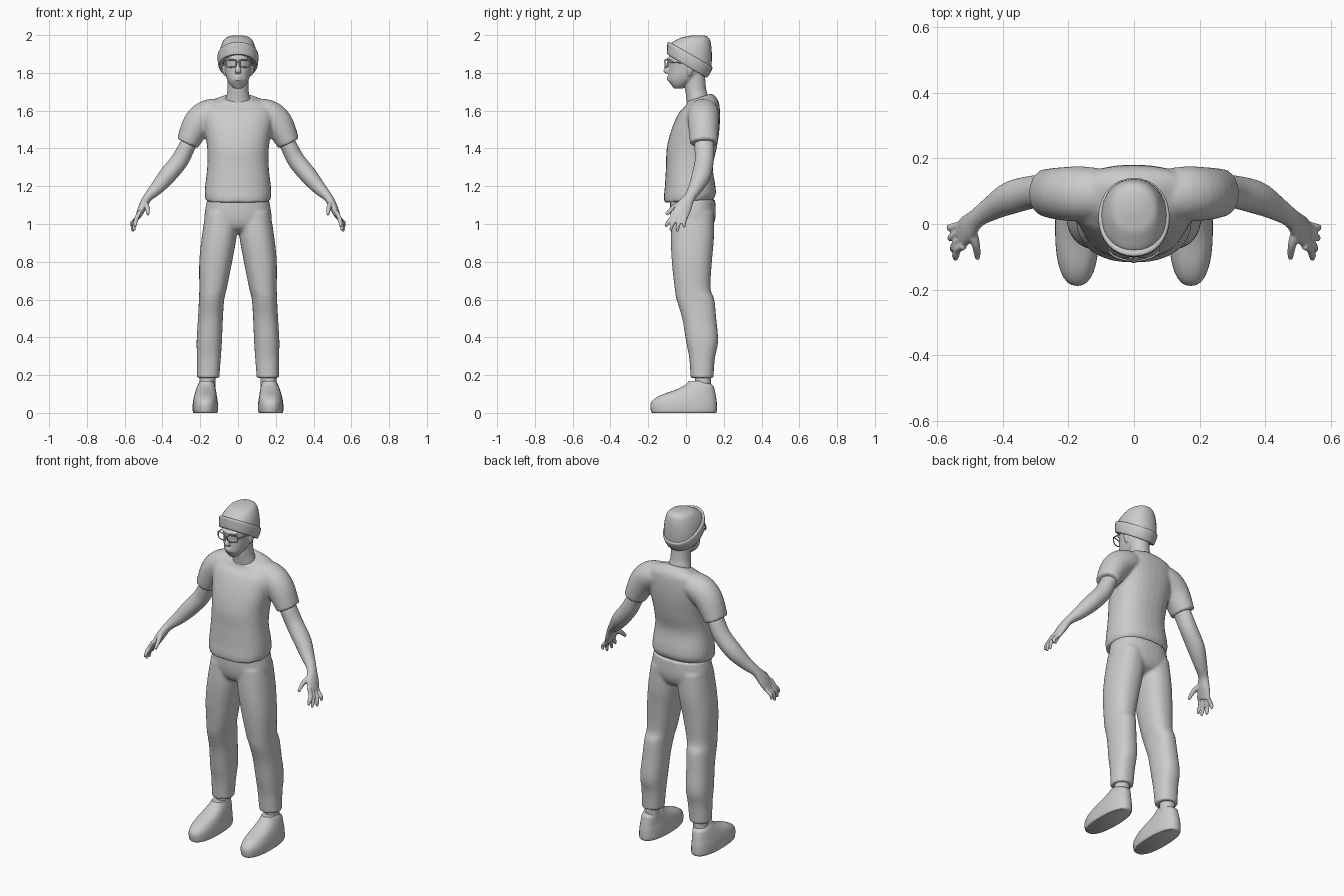
import bpy
import bmesh
import math
from mathutils import Vector

cube = bpy.data.objects.get("Cube")
if cube:
    bpy.data.objects.remove(cube, do_unlink=True)

grey = bpy.data.materials.new("plain grey")
grey.use_nodes = True
grey.diffuse_color = (0.6, 0.6, 0.6, 1)
grey.node_tree.nodes["Principled BSDF"].inputs["Base Color"].default_value = grey.diffuse_color


def spline(rows, steps):
    """Smoothly interpolate rows of numbers, passing through each one."""
    rows = [Vector(r) for r in rows]
    out = []
    for i in range(len(rows) - 1):
        p, q = rows[i], rows[i + 1]
        before = rows[i - 1] if i else p
        after = rows[i + 2] if i + 2 < len(rows) else q
        for s in range(steps):
            t = s / steps
            m, n = (q - before) / 2, (after - p) / 2
            out.append(p + m * t + (3 * (q - p) - 2 * m - n) * t ** 2
                       + (2 * (p - q) + m + n) * t ** 3)
    return out + [rows[-1]]


def rounded(angle, power):
    """Point on a unit superellipse."""
    c, s = math.cos(angle), math.sin(angle)
    return (math.copysign(abs(c) ** (2 / power), c),
            math.copysign(abs(s) ** (2 / power), s))


def loft(bm, rows, side=1, steps=4, sides=32, power=2, along=False):
    """Skin rings of (x, y, z, half width, half depth, tilt); 'along' turns them across the path."""
    rows = spline([tuple(r) + (0,) * (6 - len(r)) for r in rows], steps)
    loops = []
    for i, row in enumerate(rows):
        centre = Vector(row[:3])
        across, deep = Vector((1, 0, 0)), Vector((0, 1, row[5]))
        if along:
            path = Vector(rows[min(i + 1, len(rows) - 1)][:3]) - Vector(rows[max(i - 1, 0)][:3])
            across = Vector((0, 1, 0)).cross(path).normalized()
            deep = path.cross(across).normalized()
        loop = []
        for k in range(sides):
            c, s = rounded(math.tau * k / sides, power)
            p = centre + across * row[3] * c + deep * row[4] * s
            loop.append(bm.verts.new((p.x * side, p.y, p.z)))
        loops.append(loop)
    for low, high in zip(loops, loops[1:]):
        for k in range(sides):
            j = (k + 1) % sides
            bm.faces.new((low[k], low[j], high[j], high[k]))
    bm.faces.new(loops[0])
    bm.faces.new(loops[-1])


def finish(name, bm, voxel=0, smooth=2, mirror=False):
    """Turn a bmesh into an object, optionally fused into one skin and mirrored."""
    bmesh.ops.recalc_face_normals(bm, faces=bm.faces)
    mesh = bpy.data.meshes.new(name)
    bm.to_mesh(mesh)
    bm.free()
    mesh.materials.append(grey)
    obj = bpy.data.objects.new(name, mesh)
    bpy.context.collection.objects.link(obj)
    bpy.ops.object.select_all(action='DESELECT')
    obj.select_set(True)
    bpy.context.view_layer.objects.active = obj
    bpy.ops.object.shade_smooth_by_angle(angle=math.radians(45))
    if voxel:
        fuse = obj.modifiers.new("Fuse", 'REMESH')
        fuse.mode = 'VOXEL'
        fuse.voxel_size = voxel
        fuse.use_smooth_shade = True
        relax = obj.modifiers.new("Relax", 'SMOOTH')
        relax.iterations = smooth
    if mirror:
        obj.modifiers.new("Mirror", 'MIRROR').use_mirror_merge = False
    return obj


def wire(name, points, cyclic=False):
    """Thin round wire through points."""
    curve = bpy.data.curves.new(name, 'CURVE')
    curve.dimensions = '3D'
    curve.bevel_depth = 0.003
    curve.use_fill_caps = True
    line = curve.splines.new('POLY')
    line.points.add(len(points) - 1)
    for target, p in zip(line.points, points):
        target.co = (*p, 1)
    line.use_cyclic_u = cyclic
    curve.materials.append(grey)
    bpy.context.collection.objects.link(bpy.data.objects.new(name, curve))


# T-shirt: torso and two sleeves
bm = bmesh.new()
loft(bm, [(0, .013, 1.12, .168, .128, .05), (0, .02, 1.15, .176, .137, .04),
          (0, .022, 1.2, .174, .134), (0, .018, 1.3, .163, .124),
          (0, .03, 1.4, .163, .132), (0, .05, 1.5, .178, .127),
          (0, .072, 1.59, .19, .108), (0, .085, 1.64, .165, .086, .15),
          (0, .07, 1.67, .08, .066, .33)], power=2.35)
for side in (1, -1):
    loft(bm, [(.05, .09, 1.6, .06, .07), (.15, .092, 1.583, .078, .083),
              (.215, .092, 1.53, .078, .081), (.268, .095, 1.427, .06, .073)],
         side, along=True)
finish("shirt", bm, 0.009)

# Trousers: hips and two legs
bm = bmesh.new()
loft(bm, [(0, .035, .95, .08, .05), (0, .036, .98, .16, .1),
          (0, .037, 1.04, .178, .12), (0, .035, 1.13, .163, .119)], power=2.3)
for side in (1, -1):
    loft(bm, [(.158, .085, .185, .059, .06), (.154, .085, .29, .063, .068),
              (.152, .085, .38, .067, .085), (.146, .07, .5, .066, .09),
              (.14, .05, .6, .067, .1), (.132, .035, .66, .073, .095),
              (.118, .031, .8, .087, .106), (.1, .034, .93, .092, .114),
              (.085, .037, 1.06, .087, .11)], side, power=2.3)
finish("trousers", bm, 0.009)

# Bare arms with hands
bm = bmesh.new()
loft(bm, [(.235, .095, 1.48, .042, .05), (.27, .097, 1.41, .044, .052),
          (.31, .097, 1.335, .047, .05), (.375, .08, 1.255, .046, .05),
          (.43, .05, 1.19, .036, .038), (.478, .018, 1.14, .024, .03),
          (.505, -.012, 1.09, .022, .043), (.528, -.035, 1.04, .015, .045)], along=True)
fingers = [(-.073, -.107, .985, .543), (-.05, -.082, .966, .55),
           (-.025, -.046, .96, .557), (-.002, -.008, .982, .56)]
for base, tip, end, out in fingers:
    loft(bm, [(.518, base * .8 - .008, 1.07, .011, .012), (.537, base - .004, 1.03, .012, .012),
              (out, (base + tip) / 2 - .006, (end + 1.03) / 2, .011, .011),
              (out, tip, end, .007, .007)], sides=12, along=True)
loft(bm, [(.497, -.01, 1.115, .014, .018), (.482, -.06, 1.092, .013, .015),
          (.476, -.105, 1.05, .008, .009)], sides=12, along=True)
finish("arms", bm, 0.0045, mirror=True)

# Ankles
bm = bmesh.new()
loft(bm, [(.163, .09, .1, .042, .042), (.16, .09, .22, .042, .042)])
finish("ankles", bm, mirror=True)

# Shoes: stacked outlines from the sole up to the tongue
bm = bmesh.new()
loft(bm, [(.173, -.011, 0, .061, .168), (.173, -.011, .012, .067, .175),
          (.173, -.011, .055, .066, .174), (.172, .008, .09, .06, .15),
          (.17, .045, .12, .053, .107), (.168, .067, .145, .046, .076),
          (.166, .06, .168, .036, .045)], power=2.4)
finish("shoes", bm, mirror=True)

# Head: skull, neck, nose, brow, lips and ears
bm = bmesh.new()
loft(bm, [(0, -.04, 1.718, .022, .026), (0, -.037, 1.735, .04, .04),
          (0, -.02, 1.76, .055, .073), (0, -.002, 1.79, .066, .091),
          (0, .007, 1.83, .072, .098), (0, .012, 1.87, .077, .104),
          (0, .018, 1.92, .07, .096), (0, .025, 1.95, .045, .055)], power=2.15)
loft(bm, [(0, .07, 1.62, .075, .063), (0, .058, 1.68, .061, .058),
          (0, .05, 1.72, .055, .056), (0, .045, 1.8, .055, .055)])
loft(bm, [(0, -.086, 1.862, .01, .012), (0, -.097, 1.835, .01, .013),
          (0, -.105, 1.81, .017, .015), (0, -.096, 1.797, .014, .012)], sides=16)
loft(bm, [(-.05, -.076, 1.876, .007, .01), (0, -.093, 1.874, .008, .01),
          (.05, -.076, 1.876, .007, .01)], sides=12, along=True)
for height in (1.764, 1.777):
    loft(bm, [(-.025, -.08, height, .004, .006), (0, -.094, height, .006, .008),
              (.025, -.08, height, .004, .006)], sides=12, along=True)
for side in (1, -1):
    loft(bm, [(.068, .018, 1.785, .007, .008), (.075, .023, 1.815, .01, .018),
              (.076, .026, 1.85, .009, .018)], side, sides=16)
finish("head", bm, 0.0045, 3)

# Knitted hat: crown and folded cuff, tipped back
bm = bmesh.new()
loft(bm, [(0, .02, 1.87, .099, .11, -.58), (0, .028, 1.905, .098, .108, -.48),
          (0, .04, 1.945, .088, .096, -.28), (0, .052, 1.98, .07, .076, -.1),
          (0, .06, 1.994, .045, .05), (0, .062, 1.999, .02, .022)], power=2.2)
finish("hat_crown", bm)
bm = bmesh.new()
loft(bm, [(0, .004, 1.84, .094, .096, -.6), (0, .005, 1.838, .102, .105, -.6),
          (0, .014, 1.865, .108, .114, -.58), (0, .021, 1.892, .108, .119, -.57),
          (0, .022, 1.9, .1, .111, -.57)], power=2.1)
finish("hat_cuff", bm)

# Glasses: two rims, bridge and side arms, curved round the face
for side, label in ((1, "left"), (-1, "right")):
    rim = []
    for k in range(32):
        c, s = rounded(math.tau * k / 32, 3.2)
        x = .037 + .028 * c
        rim.append((side * x, 4 * x * x - .112, 1.85 + .02 * s))
    wire(label + "_glasses_rim", rim, True)
    wire(label + "_glasses_arm", [(side * .065, -.095, 1.857), (side * .074, -.085, 1.857),
                                  (side * .081, .025, 1.85)])
wire("glasses_bridge", [(-.01, -.111, 1.855), (0, -.114, 1.858), (.01, -.111, 1.855)])
